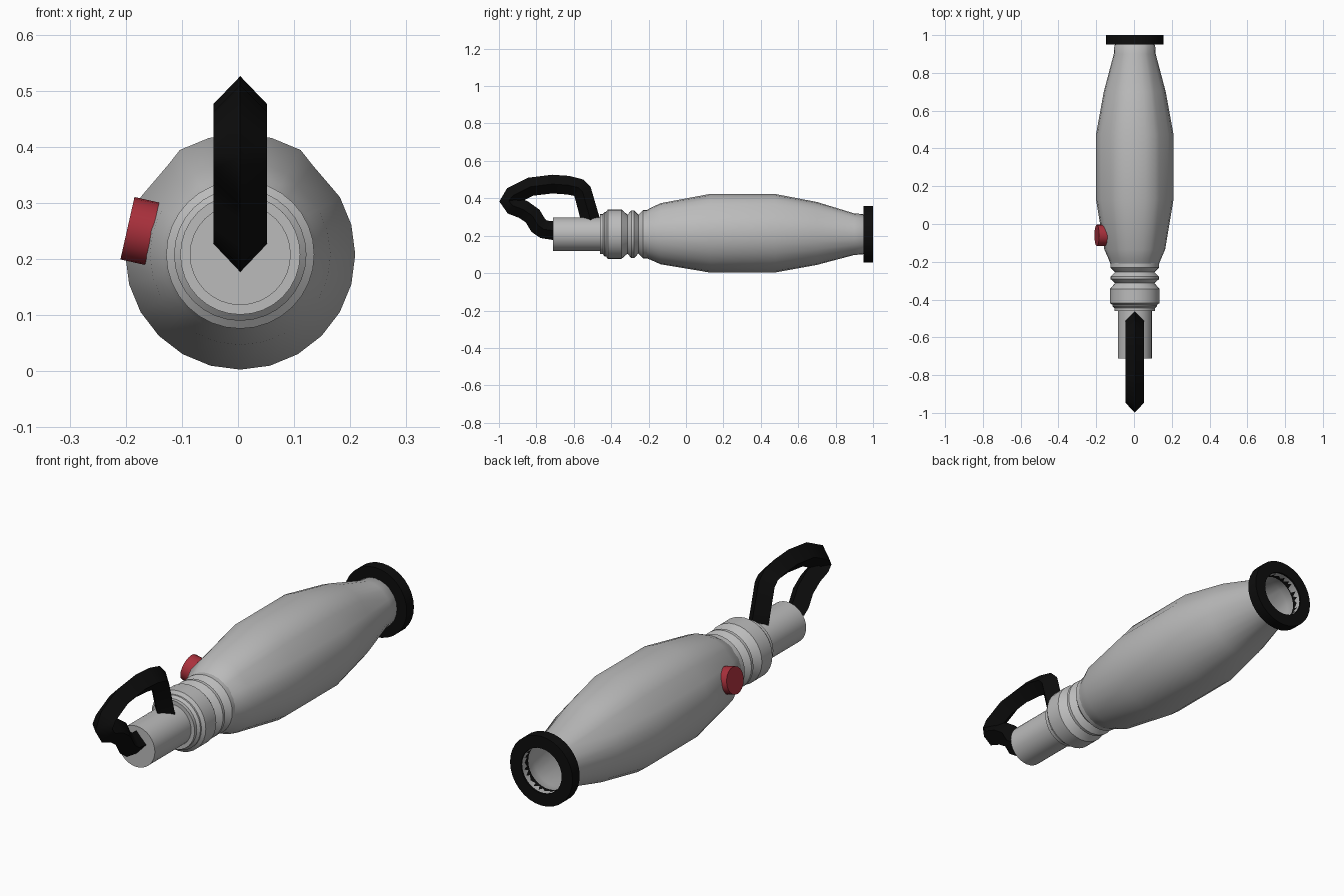
import bpy, bmesh, math
from mathutils import Vector

if "Cube" in bpy.data.objects:
    bpy.data.objects.remove(bpy.data.objects["Cube"])

CX, CZ = 0.004, 0.208  # long axis of the tool


def material(name, rgb):
    m = bpy.data.materials.new(name)
    m.diffuse_color = (*rgb, 1)
    m.use_nodes = True
    m.node_tree.nodes["Principled BSDF"].inputs["Base Color"].default_value = m.diffuse_color
    return m


GREY = material("light grey", (0.5, 0.5, 0.5))
BLACK = material("black", (0.004, 0.004, 0.004))
RED = material("red", (0.4, 0.03, 0.045))


def finish(name, bm, mat, angle=30, recalc=True):
    if recalc:
        bmesh.ops.recalc_face_normals(bm, faces=bm.faces)
    me = bpy.data.meshes.new(name)
    bm.to_mesh(me)
    bm.free()
    ob = bpy.data.objects.new(name, me)
    bpy.context.collection.objects.link(ob)
    me.materials.append(mat)
    bpy.ops.object.select_all(action='DESELECT')
    ob.select_set(True)
    bpy.context.view_layer.objects.active = ob
    bpy.ops.object.shade_smooth_by_angle(angle=math.radians(angle))
    return ob


def lathe(name, profile, mat, sides=32, ridge=None, closed=False, cap=False, angle=30):
    """Spin (y, radius) points around the long axis; ridge(y) raises the top strip."""
    bm = bmesh.new()
    rings = []
    for y, r in profile:
        ring = []
        for i in range(sides):
            a = i * 360 / sides
            a = a - 360 if a > 180 else a
            k = 1
            if ridge:
                if abs(a) < 31:
                    k += ridge(y)
                elif abs(a) < 46:
                    a = math.copysign(39, a)
            t = math.radians(a)
            ring.append(bm.verts.new((CX + r * k * math.sin(t), y, CZ + r * k * math.cos(t))))
        rings.append(ring)
    pairs = list(zip(rings, rings[1:]))
    if closed:
        pairs.append((rings[-1], rings[0]))
    for p, q in pairs:
        for i in range(sides):
            j = (i + 1) % sides
            bm.faces.new((p[i], p[j], q[j], q[i]))
    if cap:
        bm.faces.new(rings[0])
    return finish(name, bm, mat, angle)


# Barrel-shaped grip, open at the back, with a raised strip on top
lathe("grip_body",
      [(-0.21, 0.129), (-0.185, 0.139), (-0.135, 0.161), (0.128, 0.205), (0.475, 0.205),
       (0.70, 0.164), (0.90, 0.111), (0.945, 0.108), (0.955, 0.100), (0.993, 0.098)],
      GREY, sides=24, angle=35,
      ridge=lambda y: 0.05 if -0.13 < y < 0.8 else (0.03 if -0.2 < y < -0.13 else 0))

# Front stub and grooved neck
lathe("neck",
      [(-0.712, 0.09), (-0.46, 0.09), (-0.46, 0.107), (-0.445, 0.107), (-0.435, 0.118),
       (-0.428, 0.118), (-0.418, 0.132), (-0.345, 0.132), (-0.313, 0.104), (-0.292, 0.128),
       (-0.278, 0.128), (-0.255, 0.104), (-0.23, 0.129), (-0.20, 0.129)],
      GREY, cap=True)

# Black ring at the open back end
lathe("end_ring", [(0.95, 0.099), (0.95, 0.152), (1.0, 0.152), (1.0, 0.099)],
      BLACK, closed=True)

# Red push button on the left side
bm = bmesh.new()
bmesh.ops.create_cone(bm, cap_ends=True, segments=20, radius1=0.057, radius2=0.057, depth=0.045)
out = Vector((-0.975, 0, 0.22)).normalized()
bmesh.ops.rotate(bm, verts=bm.verts, cent=(0, 0, 0),
                 matrix=out.to_track_quat('Z', 'Y').to_matrix())
bmesh.ops.translate(bm, verts=bm.verts, vec=Vector((-0.197, -0.06, 0.255)) - out * 0.0225)
finish("button", bm, RED)

# Handle loop: diamond section swept along a path in the y-z plane
path = [(-0.50, 0.25), (-0.518, 0.31), (-0.553, 0.435), (-0.575, 0.457), (-0.63, 0.47),
        (-0.715, 0.476), (-0.83, 0.462), (-0.925, 0.415), (-0.948, 0.385), (-0.925, 0.36),
        (-0.87, 0.34), (-0.82, 0.305), (-0.79, 0.255), (-0.76, 0.234), (-0.70, 0.226)]
pts = [Vector(p) for p in path]
bm = bmesh.new()
rings = []
for i, p in enumerate(pts):
    a = (p - pts[i - 1]).normalized() if i else None
    b = (pts[i + 1] - p).normalized() if i < len(pts) - 1 else None
    t = ((a or b) + (b or a)).normalized()
    n = Vector((-t.y, t.x)) * 0.05
    rings.append([bm.verts.new(c) for c in (
        (CX, p.x + n.x, p.y + n.y), (CX + 0.048, p.x, p.y),
        (CX, p.x - n.x, p.y - n.y), (CX - 0.048, p.x, p.y))])
for p, q in zip(rings, rings[1:]):
    for i in range(4):
        j = (i + 1) % 4
        bm.faces.new((p[i], p[j], q[j], q[i]))
bm.faces.new(rings[0])
bm.faces.new(rings[-1])
finish("handle_loop", bm, BLACK, angle=50)
